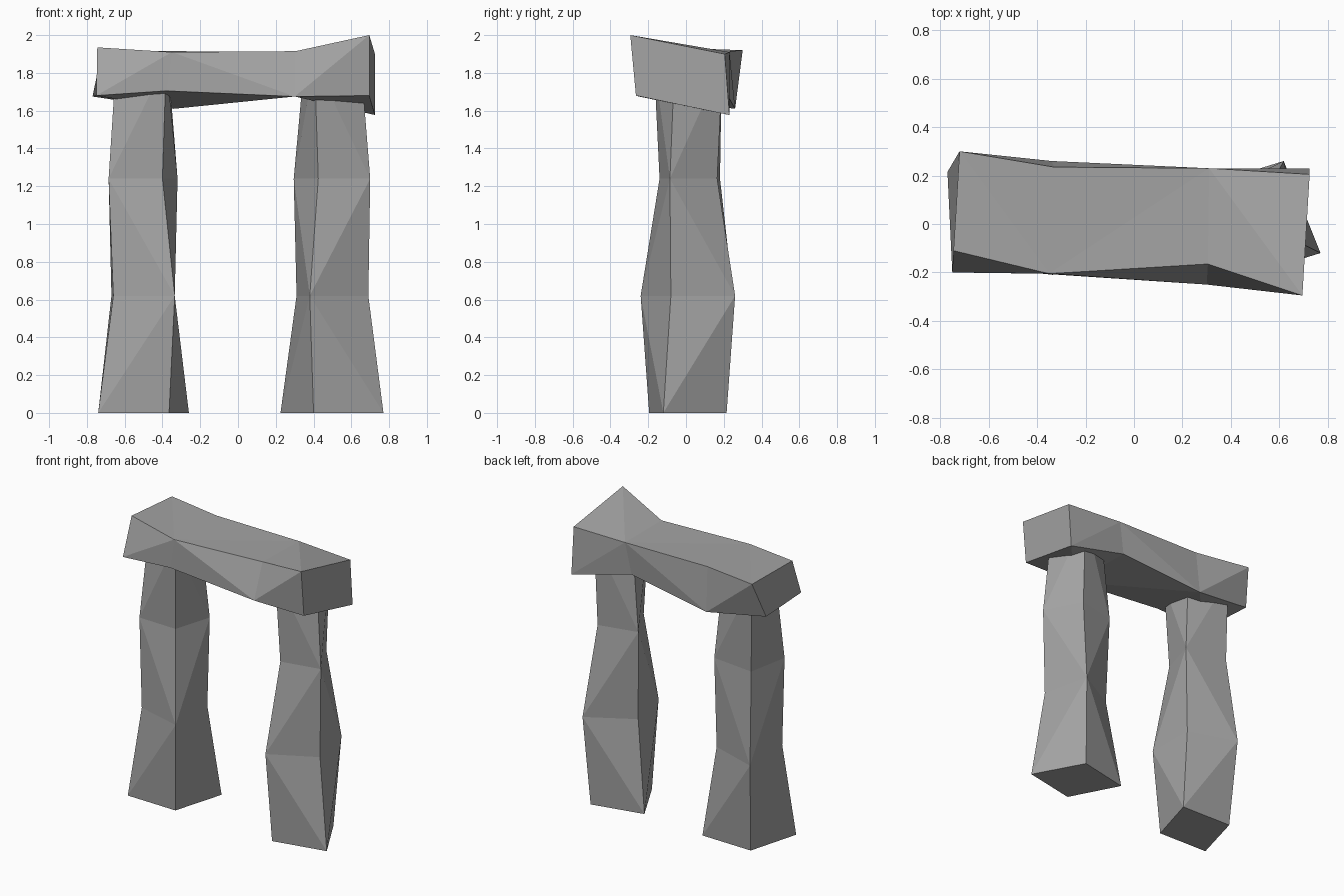
import bpy
import bmesh

cube = bpy.data.objects.get("Cube")
if cube:
    bpy.data.objects.remove(cube, do_unlink=True)

# One plain grey stone colour
stone = bpy.data.materials.new("grey stone")
stone.use_nodes = True
GREY = (0.37, 0.37, 0.37, 1)
stone.diffuse_color = GREY
stone.node_tree.nodes["Principled BSDF"].inputs["Base Color"].default_value = GREY


def rough_block(name, rings):
    """Four-sided rough stone: rings of corners joined by alternating triangles."""
    bm = bmesh.new()
    rows = [[bm.verts.new(p) for p in ring] for ring in rings]
    for r in range(len(rows) - 1):
        for c in range(4):
            d = (c + 1) % 4
            a, b, e, f = rows[r][c], rows[r][d], rows[r + 1][d], rows[r + 1][c]
            # The diagonals zigzag along each side
            if (r + c) % 2:
                bm.faces.new((a, b, e))
                bm.faces.new((a, e, f))
            else:
                bm.faces.new((a, b, f))
                bm.faces.new((b, e, f))
    bm.faces.new(rows[0][::-1])
    bm.faces.new(rows[-1])
    bmesh.ops.recalc_face_normals(bm, faces=bm.faces)
    mesh = bpy.data.meshes.new(name)
    bm.to_mesh(mesh)
    bm.free()
    mesh.materials.append(stone)
    obj = bpy.data.objects.new(name, mesh)
    bpy.context.collection.objects.link(obj)
    return obj


def pillar(name, outlines, step=0.62):
    """Upright stone from evenly spaced outlines, the top set into the lintel."""
    return rough_block(name, [[(x, y, i * step) for x, y in outline]
                              for i, outline in enumerate(outlines)])


# Pillar outlines run front, right-hand, back, left-hand corner
pillar("right_pillar", [
    [(-.365, -.17), (-.26, .19), (-.64, .20), (-.74, -.16)],
    [(-.335, -.21), (-.335, .14), (-.67, .25), (-.66, -.12)],
    [(-.40, -.12), (-.32, .145), (-.63, .18), (-.685, -.11)],
    [(-.38, -.15), (-.37, .11), (-.64, .19), (-.645, -.06)],
])
pillar("left_pillar", [
    [(.40, -.195), (.77, -.12), (.587, .215), (.225, .138)],
    [(.38, -.24), (.69, -.08), (.618, .26), (.31, .085)],
    [(.425, -.14), (.70, -.085), (.568, .165), (.295, .105)],
    [(.405, -.17), (.65, -.06), (.574, .195), (.352, .09)],
])

# Lintel rings run top front, bottom front, bottom back, top back
rough_block("lintel", [
    [(-.745, -.11, 1.935), (-.75, -.20, 1.68), (-.77, .215, 1.675), (-.72, .30, 1.92)],
    [(-.35, -.205, 1.91), (-.38, -.205, 1.705), (-.34, .26, 1.61), (-.33, .235, 1.915)],
    [(.305, -.165, 1.915), (.30, -.25, 1.675), (.27, .215, 1.69), (.31, .23, 1.91)],
    [(.695, -.295, 2.0), (.695, -.265, 1.68), (.725, .23, 1.577), (.725, .205, 1.90)],
])
